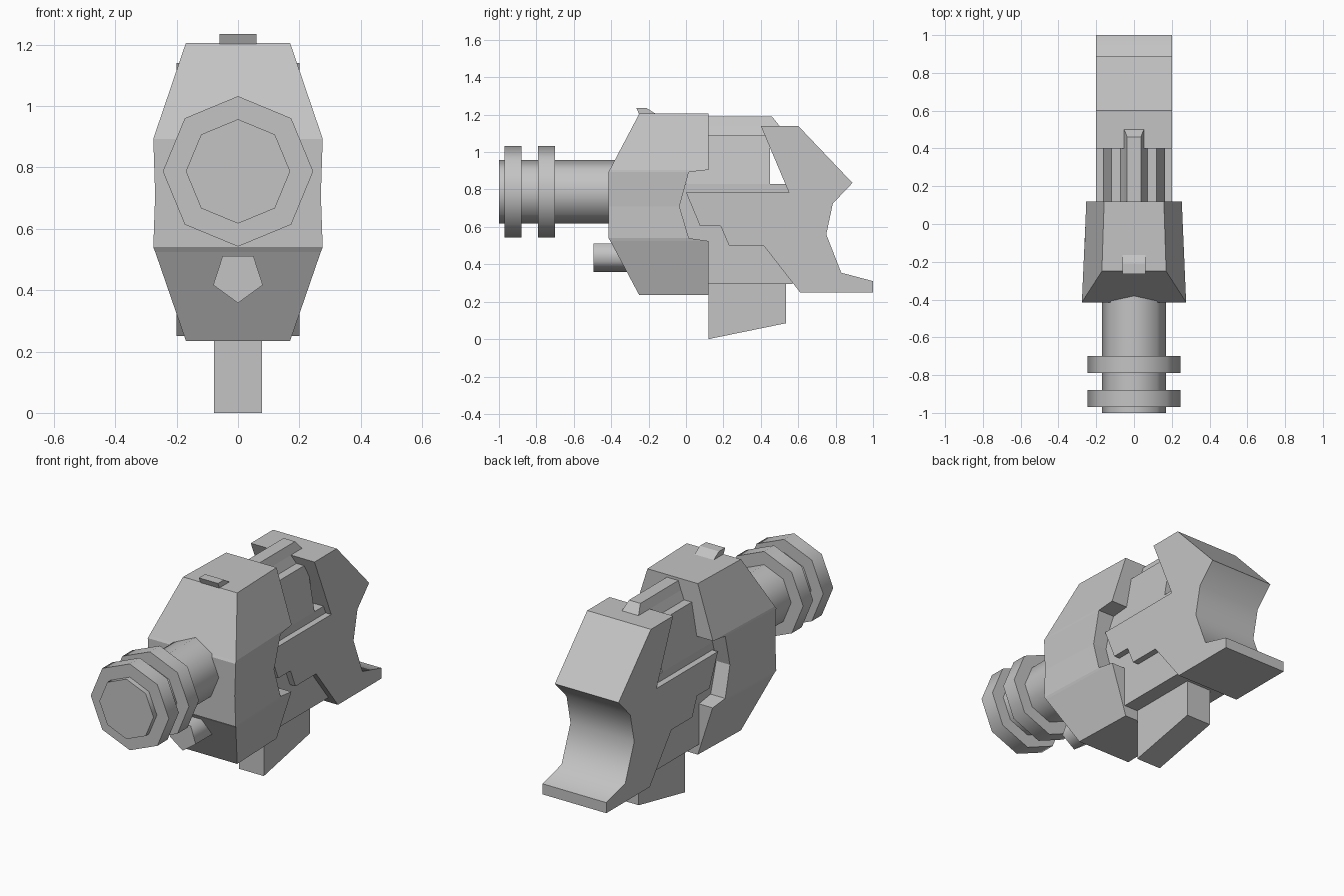
import bpy, bmesh, math
from mathutils import Matrix

cube = bpy.data.objects.get("Cube")
if cube:
    bpy.data.objects.remove(cube, do_unlink=True)

grey = bpy.data.materials.new("plain_grey")
grey.use_nodes = True
COLOUR = (0.55, 0.55, 0.55, 1)
grey.diffuse_color = COLOUR
grey.node_tree.nodes["Principled BSDF"].inputs["Base Color"].default_value = COLOUR


def finish(name, bm):
    bmesh.ops.recalc_face_normals(bm, faces=bm.faces)
    mesh = bpy.data.meshes.new(name)
    bm.to_mesh(mesh)
    bm.free()
    mesh.materials.append(grey)
    obj = bpy.data.objects.new(name, mesh)
    bpy.context.collection.objects.link(obj)
    return obj


def loft(name, rings, smooth=()):
    """Skin equal-length rings of points; listed strips are smooth shaded."""
    bm = bmesh.new()
    rows = [[bm.verts.new(p) for p in ring] for ring in rings]
    n = len(rows[0])
    for a, b in zip(rows, rows[1:]):
        for i in range(n):
            j = (i + 1) % n
            face = bm.faces.new((a[i], a[j], b[j], b[i]))
            face.smooth = i in smooth
    bm.faces.new(rows[0])
    bm.faces.new(rows[-1])
    return finish(name, bm)


def side_plate(name, profile, half, smooth=()):
    """Extrude a (y, z) outline across x."""
    return loft(name, [[(x, y, z) for y, z in profile] for x in (-half, half)], smooth)


def cross_section(name, profile, y0, y1):
    """Extrude an (x, z) outline along y."""
    return loft(name, [[(x, y, z) for x, z in profile] for y in (y0, y1)])


def rod(name, sides, radius, z, y0, y1, point=1):
    """Smooth-sided rod along y with a corner pointing up or down."""
    ring = [(radius * math.sin(math.tau * i / sides),
             z + point * radius * math.cos(math.tau * i / sides)) for i in range(sides)]
    return loft(name, [[(x, y, h) for x, h in ring] for y in (y0, y1)], range(sides))


# Barrel with two collars and the small rod below it
rod("barrel", 8, 0.17, 0.787, -1.0, -0.3)
rod("front_collar", 8, 0.245, 0.787, -0.97, -0.88)
rod("rear_collar", 8, 0.245, 0.787, -0.79, -0.70)
rod("lower_rod", 5, 0.085, 0.443, -0.495, -0.2, -1)

# Faceted front housing: height, front y, back y, half width
levels = [
    (0.235, -0.25, 0.12, 0.17), (0.525, -0.405, 0.12, 0.27),
    (0.54, -0.415, 0.015, 0.276), (0.71, -0.415, -0.035, 0.27),
    (0.893, -0.415, 0.015, 0.276), (0.905, -0.408, 0.12, 0.272),
    (1.205, -0.25, 0.12, 0.17),
]
TAPER = 0.93
loft("front_housing", [
    [(-w, front, z), (w, front, z), (w * TAPER, back, z), (-w * TAPER, back, z)]
    for z, front, back, w in levels])

# Sight on top of the housing
side_plate("front_sight", [(-0.265, 1.235), (-0.21, 1.235), (-0.155, 1.2), (-0.25, 1.2)], 0.06)

# Inner body, sloped upper slide and top rail
side_plate("inner_body", [(-0.1, 0.295), (0.57, 0.295), (0.57, 0.83), (-0.1, 0.83)], 0.165)
cross_section("upper_slide", [(-0.165, 0.78), (0.165, 0.78), (0.165, 0.83),
                              (0.12, 1.09), (-0.12, 1.09), (-0.165, 0.83)], 0.0, 0.45)
loft("top_rail", [
    [(-w, 0.0, z), (w, 0.0, z), (w, back, z), (-w, back, z)]
    for z, w, back in ((1.07, 0.08, 0.53), (1.14, 0.052, 0.5), (1.19, 0.036, 0.46))])

# Rear stock with a smooth hollow back
stock = [
    (0.40, 1.14), (0.60, 1.14), (0.89, 0.835), (0.785, 0.725), (0.75, 0.56),
    (0.83, 0.355), (1.0, 0.31), (1.0, 0.25), (0.61, 0.25), (0.415, 0.50),
    (0.23, 0.50), (0.185, 0.605), (0.075, 0.605), (0.0, 0.785), (0.55, 0.785),
]
side_plate("rear_stock", stock, 0.2, smooth=(2, 3, 4, 5))

# Lower grip block
side_plate("lower_grip", [(0.12, 0.0), (0.535, 0.085), (0.535, 0.31), (0.12, 0.31)], 0.078)
